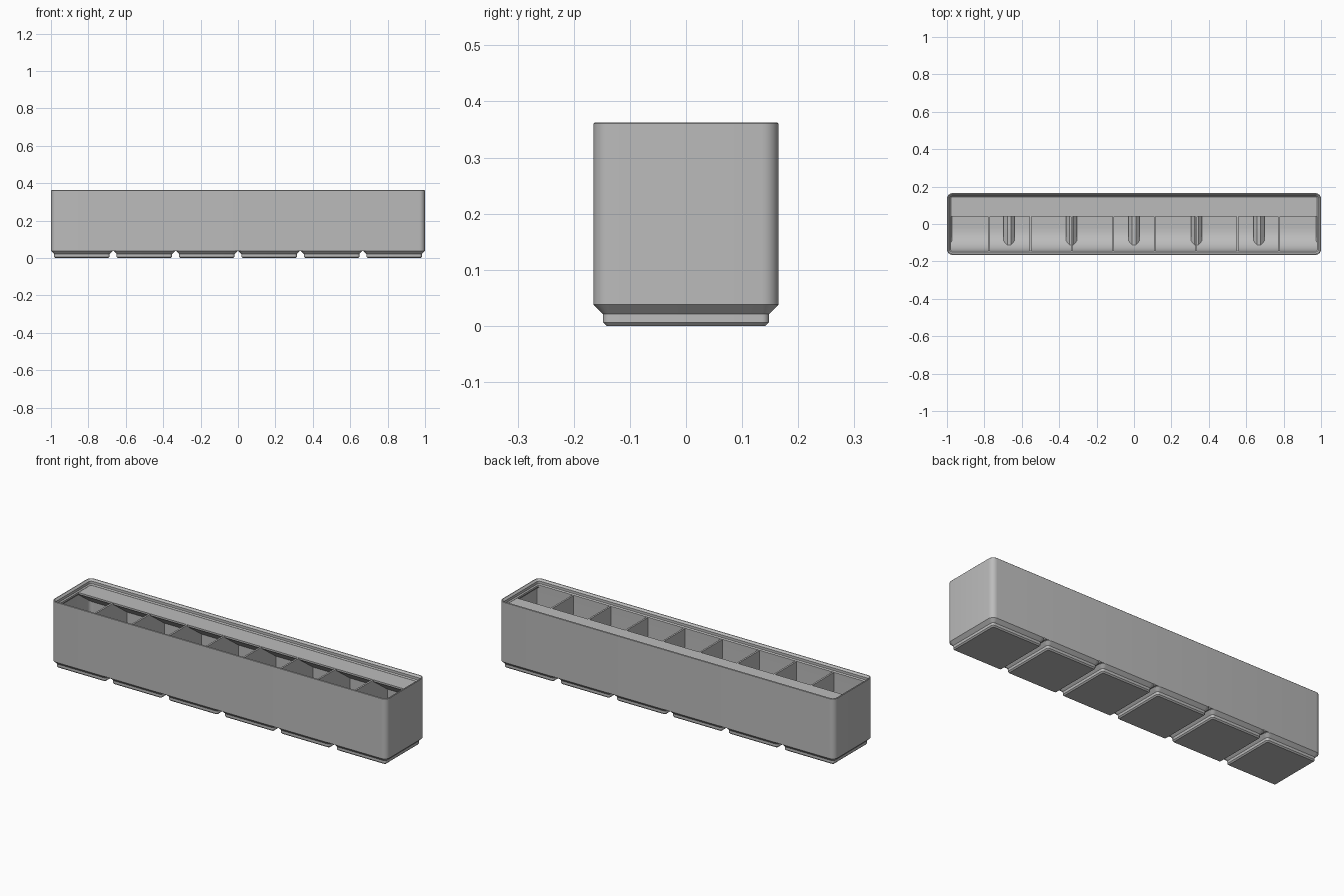
import bpy, bmesh, math

old = bpy.data.objects.get("Cube")
if old:
    bpy.data.objects.remove(old, do_unlink=True)

S = 2 / 251.5            # millimetres to scene units
PITCH, CELLS, ROOMS = 42, 6, 9
LENGTH, DEPTH, RADIUS = 251.5, 41.5, 3.75
FLOOR, DECK, TOP = 1.2, 6.0, 41.9
INNER_X, INNER_Y = 124.3, 19.8

grey = bpy.data.materials.new("plain grey")
grey.use_nodes = True
grey.diffuse_color = (0.5, 0.5, 0.5, 1)
grey.node_tree.nodes["Principled BSDF"].inputs["Base Color"].default_value = grey.diffuse_color


def finish(name, bm):
    bmesh.ops.recalc_face_normals(bm, faces=bm.faces[:])
    bmesh.ops.scale(bm, vec=(S, S, S), verts=bm.verts[:])
    for f in bm.faces:
        f.smooth = True
    mesh = bpy.data.meshes.new(name)
    bm.to_mesh(mesh)
    bm.free()
    mesh.set_sharp_from_angle(angle=math.radians(30))
    mesh.materials.append(grey)
    obj = bpy.data.objects.new(name, mesh)
    bpy.context.collection.objects.link(obj)
    return obj


def rounded_ring(bm, cx, width, depth, inset, z, steps=6):
    r = max(RADIUS - inset, 0.4)
    hx, hy = width / 2 - inset - r, depth / 2 - inset - r
    ring = []
    for q, (sx, sy) in enumerate([(1, 1), (-1, 1), (-1, -1), (1, -1)]):
        for i in range(steps + 1):
            a = (q + i / steps) * math.pi / 2
            ring.append(bm.verts.new((cx + sx * hx + r * math.cos(a), sy * hy + r * math.sin(a), z)))
    return ring


def bridge(bm, a, b):
    for i in range(len(a)):
        j = (i + 1) % len(a)
        bm.faces.new((a[i], a[j], b[j], b[i]))


def loft(name, cx, width, profile, closed):
    """Stack rounded rectangles along a profile of (inset, height)."""
    bm = bmesh.new()
    rings = [rounded_ring(bm, cx, width, DEPTH, i, z) for i, z in profile]
    for a, b in zip(rings, rings[1:]):
        bridge(bm, a, b)
    if closed:
        bridge(bm, rings[-1], rings[0])
    else:
        bm.faces.new(rings[0])
        bm.faces.new(rings[-1])
    return finish(name, bm)


def extrude_x(name, profile, x_range, caps=True):
    """Sweep a (y, z) profile along x; x_range gives both ends for a height."""
    bm = bmesh.new()
    ends = [[bm.verts.new((x_range(z)[k], y, z)) for y, z in profile] for k in (0, 1)]
    bridge(bm, *ends)
    if caps:
        for e in ends:
            bm.faces.new(e)
    return finish(name, bm)


def block(name, x, half_x, half_y, z0, z1):
    profile = [(-half_y, z0), (half_y, z0), (half_y, z1), (-half_y, z1)]
    return extrude_x(name, profile, lambda z: (x - half_x, x + half_x))


# Outer wall with stacking lip and its sloped support
loft("wall_and_lip", 0, LENGTH, [
    (0, 4.75), (0, 45.3), (0.3, 45.6), (0.7, 45.55), (1.9, 44.4), (1.9, 42.7),
    (2.6, 42), (2.6, 40.8), (0.95, 39.15), (0.95, DECK)], True)

# Curved front scoop profile
R, front = 15, -18.15
scoop = [(-18, 1), (-18, 2.6), (-18, 5.6), (-INNER_Y, 5.9), (-INNER_Y, 41), (front, 41)]
for i in range(13):
    a = math.pi * (1 + i / 24)
    scoop.append((front + R + R * math.cos(a), FLOOR + R + R * math.sin(a)))
scoop.append((front + R, 1))

# Hollow feet, each with its piece of the scoop
foot_profile = [(2.95, 0), (2.15, 0.8), (2.15, 2.6), (0, 4.75), (0.3, DECK),
                (0.95, DECK), (3.45, 3.5), (3.45, FLOOR)]
for n in range(CELLS):
    cx = (n - (CELLS - 1) / 2) * PITCH
    loft(f"foot_{n + 1}", cx, DEPTH, foot_profile, False)

    def scoop_span(z, cx=cx):
        half = min(18 + max(0, z - 2.6), PITCH / 2)
        return max(cx - half, -INNER_X), min(cx + half, INNER_X)
    extrude_x(f"scoop_{n + 1}", scoop, scoop_span, caps=False)

# Ridges joining neighbouring feet
for n in range(1, CELLS):
    block(f"ridge_{n}", (n - CELLS / 2) * PITCH, 0.6, 20.6, 4.75, DECK)

# Dividers, reaching the foot floors where they clear the ridges
room = (LENGTH - 0.7) / ROOMS
for n in range(1, ROOMS):
    x = (n - ROOMS / 2) * room
    block(f"divider_{n}", x, 0.6, INNER_Y, DECK - 0.1, TOP - 0.1)
    if abs(x - round(x / PITCH) * PITCH) > 5:
        block(f"divider_base_{n}", x, 0.6, 18, 1, DECK)

# Label shelf along the back with a sloped underside
extrude_x("label_shelf", [(INNER_Y, TOP), (4.9, TOP), (4.9, 40.7), (INNER_Y, 29.9)],
          lambda z: (-INNER_X, INNER_X))
